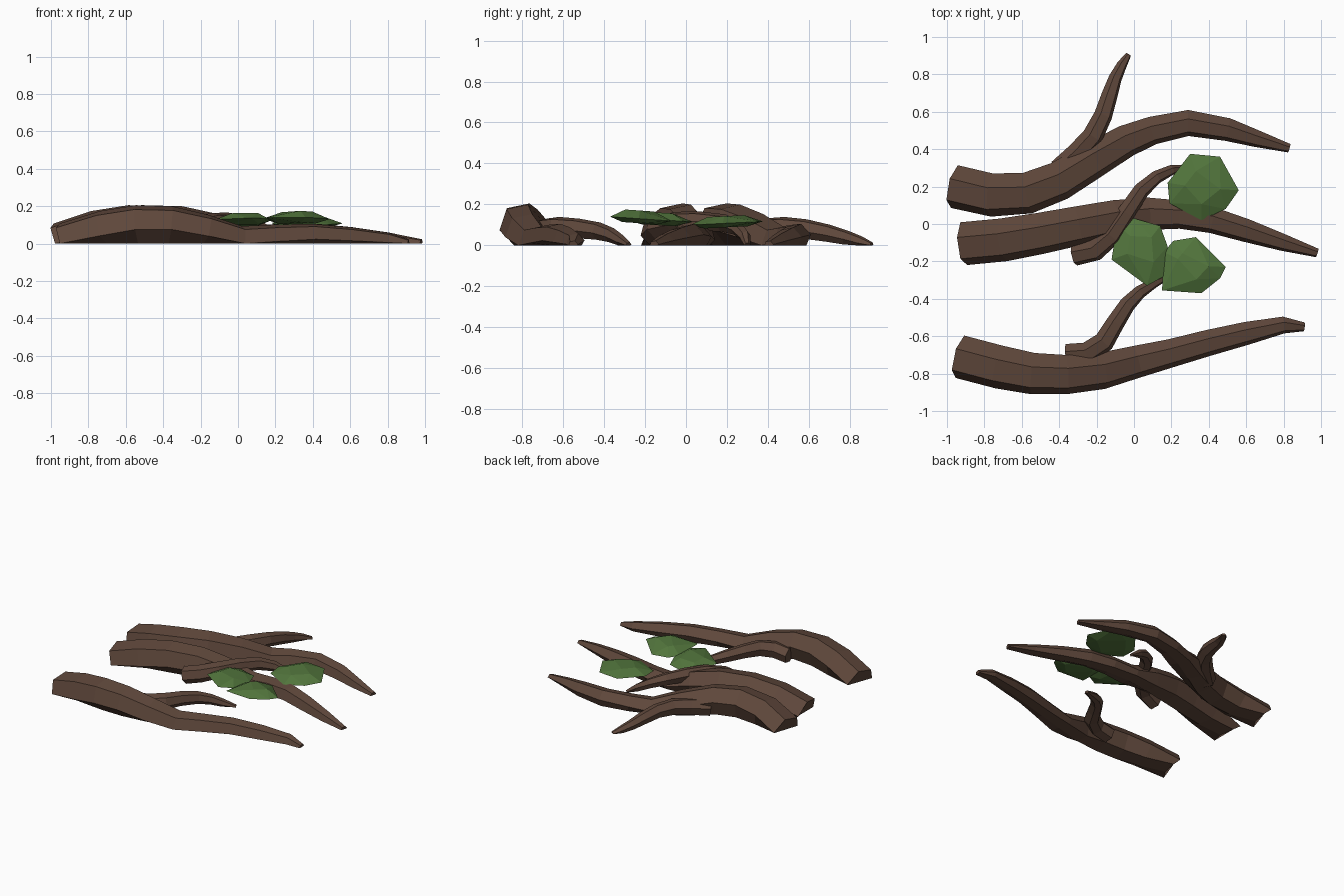
import bpy, bmesh, math
from mathutils import Vector

if "Cube" in bpy.data.objects:
    bpy.data.objects.remove(bpy.data.objects["Cube"])


def material(name, rgb):
    m = bpy.data.materials.new(name)
    m.diffuse_color = (*rgb, 1)
    m.use_nodes = True
    m.node_tree.nodes["Principled BSDF"].inputs["Base Color"].default_value = m.diffuse_color
    return m


BARK = material("bark brown", (0.115, 0.064, 0.044))
LEAF = material("moss green", (0.085, 0.18, 0.046))


def finish(bm, name, mat):
    bmesh.ops.recalc_face_normals(bm, faces=bm.faces)
    me = bpy.data.meshes.new(name)
    bm.to_mesh(me)
    bm.free()
    me.materials.append(mat)
    ob = bpy.data.objects.new(name, me)
    bpy.context.collection.objects.link(ob)


def tube(name, pts, radii, sides=6, turn=12):
    """Tapered tube along pts, pressed flat where it meets the ground."""
    pts = [Vector(p) for p in pts]
    bm = bmesh.new()
    rings = []
    for i, p in enumerate(pts):
        t = (pts[min(i + 1, len(pts) - 1)] - pts[max(i - 1, 0)]).normalized()
        side = Vector((0, 0, 1)).cross(t).normalized()
        up = t.cross(side)
        ring = []
        for k in range(sides):
            a = math.radians(turn) + 2 * math.pi * k / sides
            v = p + radii[i] * (math.cos(a) * side + math.sin(a) * up)
            v.z = max(v.z, 0)
            ring.append(bm.verts.new(v))
        rings.append(ring)
    for a, b in zip(rings, rings[1:]):
        for k in range(sides):
            n = (k + 1) % sides
            bm.faces.new((a[k], a[n], b[n], b[k]))
    bm.faces.new(rings[0])
    bm.faces.new(rings[-1])
    finish(bm, name, BARK)


def leaf(name, rim, low, mid, top, lean=(0, 0)):
    """Flat faceted clump: convex hull of a rim with smaller top and bottom rings."""
    c = Vector((sum(p[0] for p in rim), sum(p[1] for p in rim))) / len(rim)
    bm = bmesh.new()
    for scale, z, step in ((1, mid, 1), (0.5, top, 2), (0.6, low, 2)):
        for p in rim[::step]:
            d = (Vector(p) - c) * scale
            bm.verts.new((c.x + d.x, c.y + d.y, z + d.x * lean[0] + d.y * lean[1]))
    res = bmesh.ops.convex_hull(bm, input=bm.verts)
    junk = [g for g in res["geom_interior"] if isinstance(g, bmesh.types.BMVert)]
    bmesh.ops.delete(bm, geom=junk, context='VERTS')
    finish(bm, name, LEAF)


# Main roots: two humps along x, shared height and taper
HEIGHT = [0, .065, .098, .098, .06, .01, .028, .038, .028, .015, 0]
TAPER = [.118, .118, .113, .107, .1, .088, .077, .071, .063, .046, .024]
ROOTS = {
    "back_root": [(-.96, .2), (-.76, .155), (-.57, .165), (-.4, .23), (-.22, .34), (-.04, .445),
                  (.1, .5), (.29, .54), (.5, .505), (.66, .455), (.83, .405)],
    "middle_root": [(-.91, -.105), (-.7, -.085), (-.5, -.05), (-.3, -.01), (-.1, .03), (.08, .055),
                    (.25, .05), (.42, .02), (.6, -.035), (.8, -.1), (.98, -.155)],
    "front_root": [(-.93, -.71), (-.72, -.765), (-.54, -.8), (-.36, -.805), (-.17, -.785), (.02, -.735),
                   (.2, -.69), (.4, -.635), (.6, -.585), (.8, -.54), (.91, -.55)],
}
for name, path in ROOTS.items():
    tube(name, [(x, y, z) for (x, y), z in zip(path, HEIGHT)], TAPER)

# Side shoots
SHOOT = [.06, .06, .057, .05, .044, .036, .028, .016]
tube("back_shoot", [(-.4, .29, .06), (-.3, .38, .075), (-.22, .47, .085), (-.165, .58, .08),
                    (-.13, .69, .06), (-.1, .78, .038), (-.065, .85, .018), (-.03, .905, 0)], SHOOT)
tube("middle_shoot", [(-.32, -.165, .06), (-.21, -.14, .09), (-.12, -.06, .11), (-.04, .06, .118),
                      (.04, .18, .11), (.12, .25, .085), (.2, .288, .045), (.27, .3, 0)], SHOOT)
tube("front_shoot", [(-.36, -.7, .06), (-.25, -.69, .075), (-.16, -.63, .085), (-.1, -.53, .083),
                     (-.035, -.43, .07), (.03, -.365, .05), (.1, -.32, .025), (.18, -.28, 0)], SHOOT)

# Green clumps resting on the roots
leaf("back_leaf", [(.3, .375), (.46, .36), (.56, .18), (.49, .08), (.36, .02), (.19, .11), (.18, .22)],
     .088, .108, .143, (0, .05))
leaf("middle_leaf", [(-.09, .0), (.0, .03), (.14, -.01), (.18, -.12), (.16, -.28), (.07, -.33), (-.12, -.19)],
     .098, .125, .16, (0, -.06))
leaf("front_leaf", [(.21, -.09), (.33, -.07), (.49, -.23), (.46, -.29), (.36, -.37), (.15, -.355), (.16, -.15)],
     .108, .13, .17, (0, -.07))
